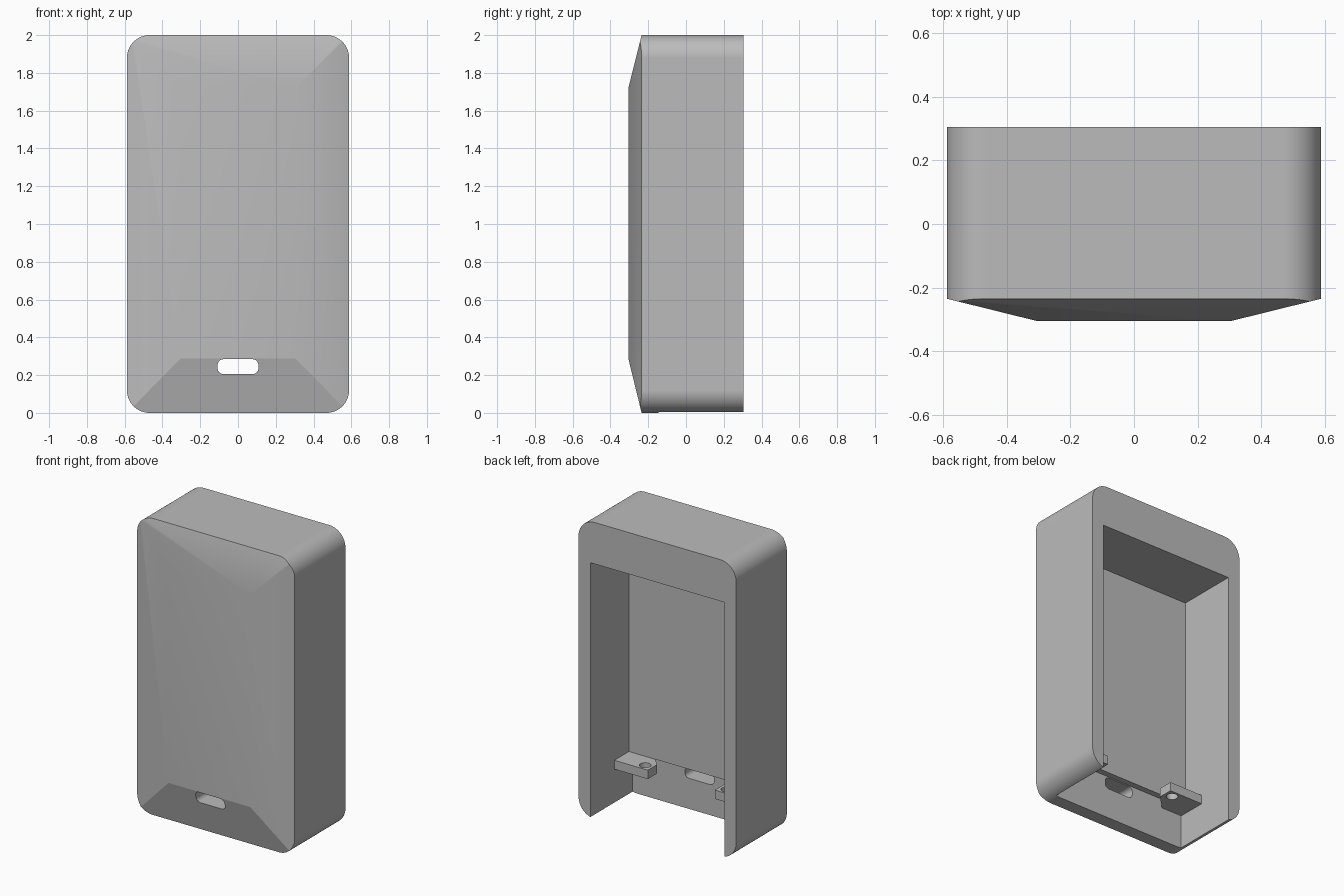
import bpy
import bmesh
import math

cube = bpy.data.objects.get("Cube")
if cube:
    bpy.data.objects.remove(cube, do_unlink=True)

grey = bpy.data.materials.new("plain_grey")
grey.use_nodes = True
colour = (0.5, 0.5, 0.5, 1)
grey.diffuse_color = colour
grey.node_tree.nodes["Principled BSDF"].inputs["Base Color"].default_value = colour


def loft(name, rings):
    """Closed solid through rings that have equal point counts."""
    bm = bmesh.new()
    loops = [[bm.verts.new(p) for p in ring] for ring in rings]
    n = len(loops[0])
    for a, b in zip(loops, loops[1:]):
        for i in range(n):
            j = (i + 1) % n
            bm.faces.new((a[i], a[j], b[j], b[i]))
    bm.faces.new(loops[0])
    bm.faces.new(loops[-1])
    bmesh.ops.recalc_face_normals(bm, faces=bm.faces)
    mesh = bpy.data.meshes.new(name)
    bm.to_mesh(mesh)
    bm.free()
    mesh.materials.append(grey)
    obj = bpy.data.objects.new(name, mesh)
    bpy.context.collection.objects.link(obj)
    return obj


def prism(name, profile, axis, low, high):
    """Extrude a 2D profile along the axis with the given index."""
    def place(p, level):
        q = list(p)
        q.insert(axis, level)
        return q
    return loft(name, [[place(p, level) for p in profile] for level in (low, high)])


def rounded(cx, cy, hw, hh, r, steps):
    """Rounded rectangle outline."""
    points = []
    for k, (sx, sy) in enumerate(((1, 1), (-1, 1), (-1, -1), (1, -1))):
        for i in range(steps + 1):
            a = math.pi / 2 * (k + i / steps)
            points.append((cx + sx * (hw - r) + r * math.cos(a),
                           cy + sy * (hh - r) + r * math.sin(a)))
    return points


def activate(obj):
    bpy.ops.object.select_all(action='DESELECT')
    obj.select_set(True)
    bpy.context.view_layer.objects.active = obj


def combine(obj, cutter, operation='DIFFERENCE'):
    mod = obj.modifiers.new("cut", 'BOOLEAN')
    mod.operation = operation
    mod.solver = 'EXACT'
    mod.object = cutter
    activate(obj)
    bpy.ops.object.modifier_apply(modifier=mod.name)
    bpy.data.objects.remove(cutter, do_unlink=True)


# Main dimensions
W, FRONT, RIM, BACK = 0.588, -0.305, -0.235, 0.305
FACE_W, LOW, HIGH = 0.305, 0.287, 1.72


def rect(hw, z0, z1, y):
    return [(-hw, y, z0), (hw, y, z0), (hw, y, z1), (-hw, y, z1)]


# Housing: rounded block with a sloped border around its front face
housing = prism("housing", rounded(0, 1, W, 1, 0.12, 14), 1, -0.4, BACK)
slopes = loft("slope_form", [rect(FACE_W, LOW, HIGH, FRONT),
                             rect(W, 0, 2, RIM),
                             rect(W + 0.2, -0.2, 2.2, RIM),
                             rect(W + 0.2, -0.2, 2.2, 0.5)])
combine(housing, slopes, 'INTERSECT')

# Rear cavity, open at the bottom and deeper below the ledge
cavity = prism("cavity_cutter", [(-0.105, HIGH), (0.5, HIGH), (0.5, -0.1),
                                 (-0.145, -0.1), (-0.145, 0.29), (-0.105, 0.29)],
               0, -0.5, 0.5)
combine(housing, cavity)

# Cable slot through the lower slope
slot = prism("slot_cutter", rounded(0, 0.245, 0.108, 0.039, 0.03, 6), 1, -0.5, 0)
combine(housing, slot)

# Smooth corners, crisp lower slope
activate(housing)
bpy.ops.object.shade_smooth_by_angle(angle=math.radians(30))
bm = bmesh.new()
bm.from_mesh(housing.data)
for face in bm.faces:
    if face.normal.y < -0.5 and face.normal.z < -0.1:
        for edge in face.edges:
            edge.smooth = False
bm.to_mesh(housing.data)
bm.free()
weighted = housing.modifiers.new("even_shading", 'WEIGHTED_NORMAL')
weighted.keep_sharp = True

# Screw tabs on the inner side walls
for side, label in ((1, "left"), (-1, "right")):
    outline = [(0.51, 0.05), (0.25, 0.05), (0.25, -0.05), (0.35, -0.15), (0.51, -0.15)]
    tab = prism(label + "_screw_tab", [(side * x, y) for x, y in outline], 2, 0.23, 0.29)
    hole = prism("hole_cutter", rounded(side * 0.305, 0, 0.036, 0.036, 0.036, 6), 2, 0.1, 0.4)
    combine(tab, hole)
    activate(tab)
    bpy.ops.object.shade_smooth_by_angle(angle=math.radians(30))
